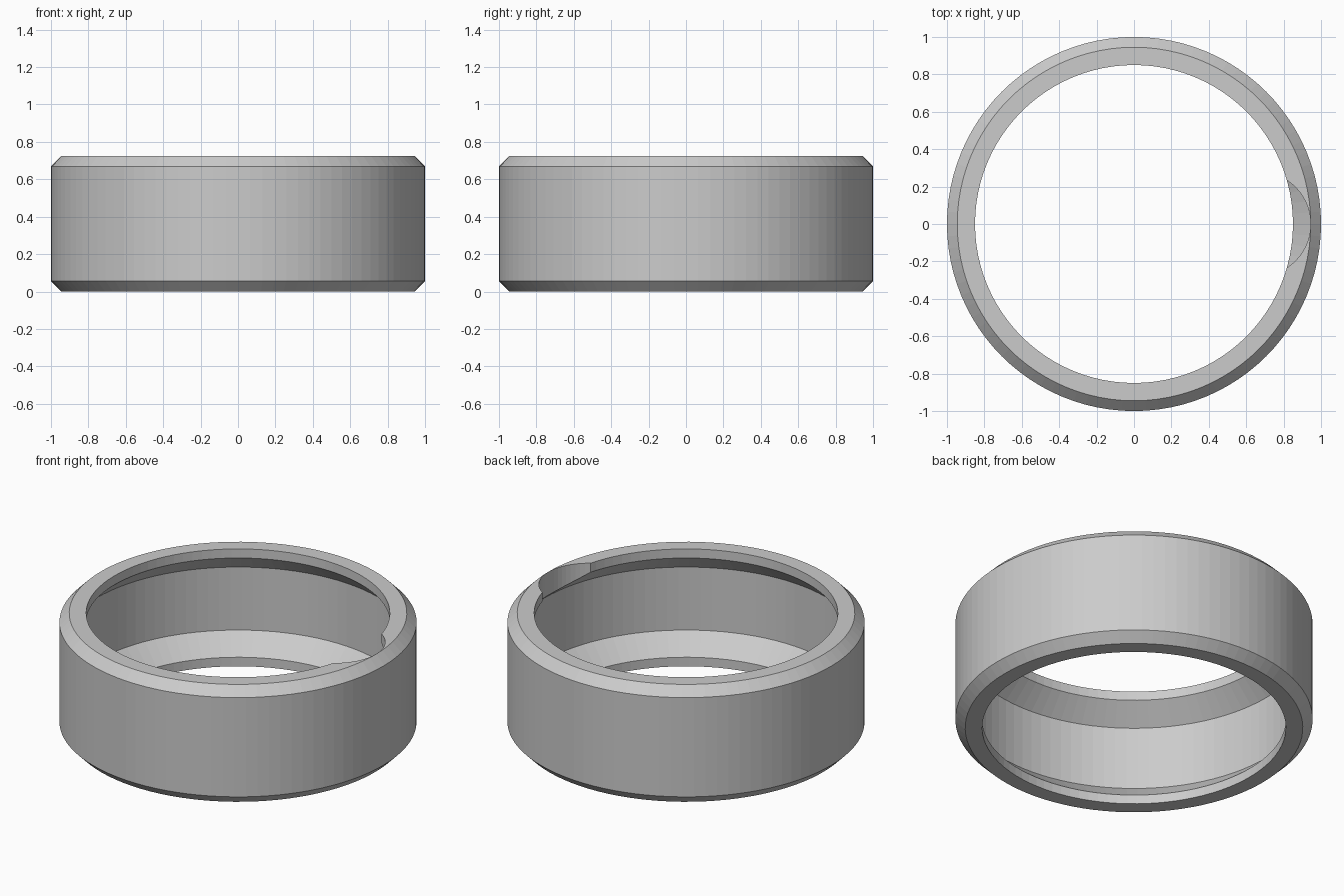
import bpy, bmesh, math

default = bpy.data.objects.get("Cube")
if default:
    bpy.data.objects.remove(default, do_unlink=True)

HEIGHT = 0.725
SEGMENTS = 96

gray = bpy.data.materials.new("plain gray")
gray.use_nodes = True
color = (0.6, 0.6, 0.6, 1)
gray.diffuse_color = color
gray.node_tree.nodes["Principled BSDF"].inputs["Base Color"].default_value = color


def add_object(name, bm):
    bmesh.ops.recalc_face_normals(bm, faces=bm.faces)
    mesh = bpy.data.meshes.new(name)
    bm.to_mesh(mesh)
    bm.free()
    mesh.materials.append(gray)
    obj = bpy.data.objects.new(name, mesh)
    bpy.context.collection.objects.link(obj)
    return obj


# Ring: half profile mirrored about mid height, then spun around z
lower = [(0.97, 0.168), (0.85, 0.056), (0.85, 0), (0.945, 0), (1, 0.056)]
profile = lower + [(r, HEIGHT - z) for r, z in reversed(lower)]
bm = bmesh.new()
verts = [bm.verts.new((r, 0, z)) for r, z in profile]
edges = [bm.edges.new((v, verts[i - 1])) for i, v in enumerate(verts)]
bmesh.ops.spin(bm, geom=verts + edges, cent=(0, 0, 0), axis=(0, 0, 1),
               angle=math.tau, steps=SEGMENTS, use_merge=True)
bmesh.ops.remove_doubles(bm, verts=bm.verts, dist=1e-4)
ring = add_object("hollow_ring", bm)

# Round vertical notch through the upper lip on the left side
bm = bmesh.new()
bmesh.ops.create_cone(bm, cap_ends=True, segments=64, radius1=0.28,
                      radius2=0.28, depth=0.6)
bmesh.ops.translate(bm, verts=bm.verts, vec=(0.664, 0, 0.65))
cutter = add_object("notch_cutter", bm)
cutter.hide_render = True

notch = ring.modifiers.new("notch", "BOOLEAN")
notch.operation = "DIFFERENCE"
notch.solver = "EXACT"
notch.object = cutter
bpy.context.view_layer.objects.active = ring
ring.select_set(True)
bpy.ops.object.modifier_apply(modifier=notch.name)
bpy.data.objects.remove(cutter, do_unlink=True)
